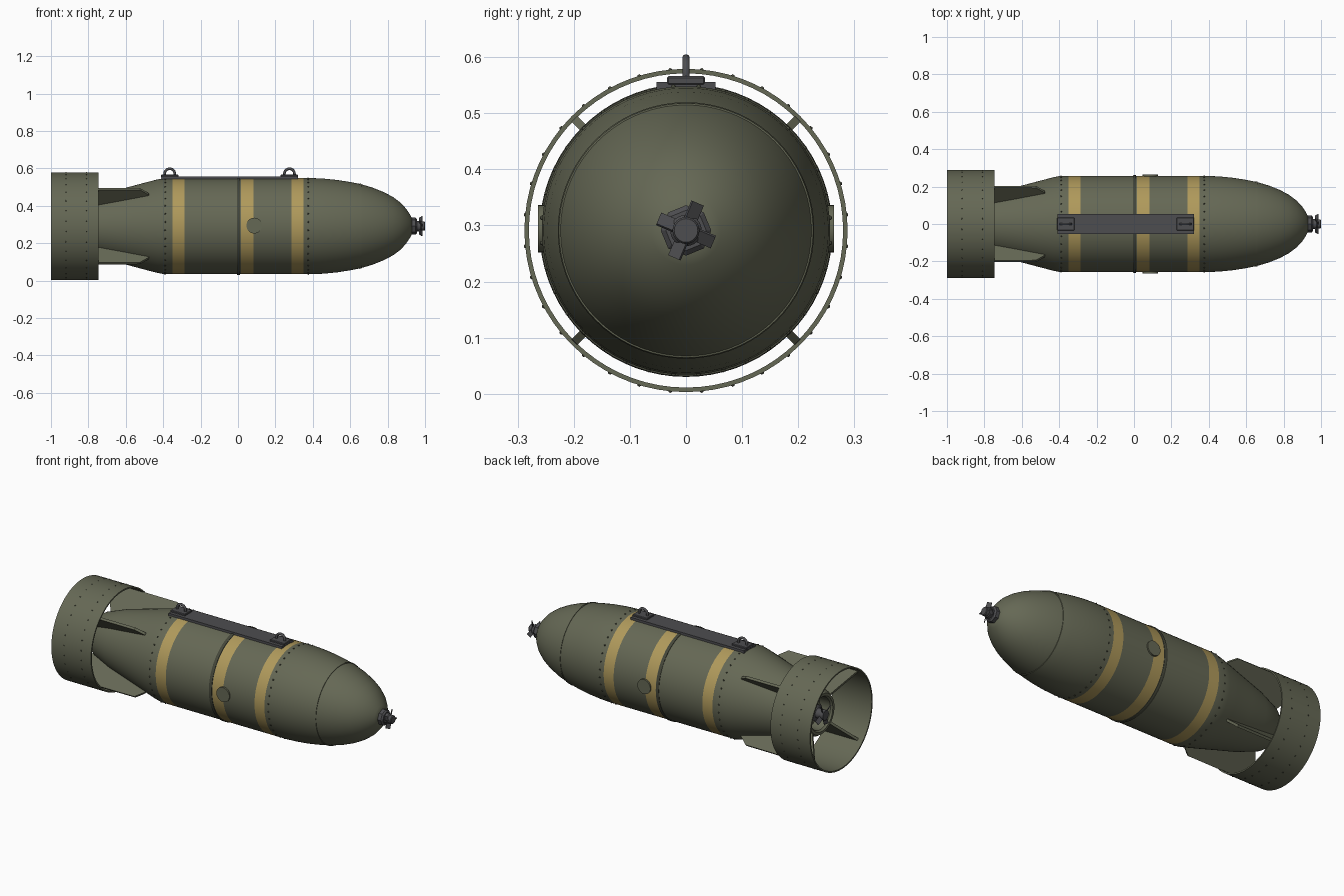
import bpy, bmesh, math
from mathutils import Matrix, Vector

if "Cube" in bpy.data.objects:
    bpy.data.objects.remove(bpy.data.objects["Cube"])

CZ = 0.291                      # height of the long axis
AXIS = Matrix.Translation((0, 0, CZ))


def mat(name, c):
    m = bpy.data.materials.new(name)
    m.diffuse_color = (*c, 1)
    m.use_nodes = True
    m.node_tree.nodes["Principled BSDF"].inputs["Base Color"].default_value = m.diffuse_color
    return m


OLIVE = mat("olive green", (0.13, 0.138, 0.09))
DARK = mat("dark olive", (0.06, 0.064, 0.043))
YELLOW = mat("band yellow", (0.43, 0.32, 0.105))
STEEL = mat("dark steel", (0.075, 0.075, 0.08))


def finish(name, bm, mats, angle=35):
    bmesh.ops.recalc_face_normals(bm, faces=bm.faces)
    me = bpy.data.meshes.new(name)
    bm.to_mesh(me)
    bm.free()
    for m in mats:
        me.materials.append(m)
    me.shade_smooth()
    me.set_sharp_from_angle(angle=math.radians(angle))
    ob = bpy.data.objects.new(name, me)
    bpy.context.collection.objects.link(ob)
    return ob


def lathe(name, prof, mats, n=72, closed=False, rule=None, angle=35):
    """Spin (x, r) points around the long axis."""
    bm = bmesh.new()
    rings = []
    for x, r in prof:
        if r < 1e-6:
            rings.append([bm.verts.new((x, 0, CZ))] * n)
        else:
            rings.append([bm.verts.new((x, r * math.sin(2 * math.pi * i / n),
                                        CZ + r * math.cos(2 * math.pi * i / n))) for i in range(n)])
    pairs = list(zip(rings, rings[1:]))
    if closed:
        pairs.append((rings[-1], rings[0]))
    for a, b in pairs:
        for i in range(n):
            j = (i + 1) % n
            vs = list(dict.fromkeys((a[i], a[j], b[j], b[i])))
            f = bm.faces.new(vs)
            if rule:
                f.material_index = rule(f.calc_center_median().x)
    return finish(name, bm, mats, angle)


def box(bm, center, size, m=Matrix(), bevel=0.0):
    vs = bmesh.ops.create_cube(bm, size=1)["verts"]
    bmesh.ops.scale(bm, vec=size, verts=vs)
    if bevel:
        es = list({e for v in vs for e in v.link_edges})
        res = bmesh.ops.bevel(bm, geom=es, offset=bevel, segments=1, affect='EDGES')
        vs = list(set(res["verts"]) | {v for v in vs if v.is_valid})
    bmesh.ops.transform(bm, matrix=m @ Matrix.Translation(center), verts=vs)


def rivets(name, rows, r, count, size, m):
    bm = bmesh.new()
    for x in rows:
        for i in range(count):
            a = 2 * math.pi * (i + 0.5) / count
            t = Matrix.Translation((x, r * math.sin(a), CZ + r * math.cos(a)))
            bmesh.ops.create_icosphere(bm, subdivisions=1, radius=size, matrix=t)
    finish(name, bm, [m], 60)


# main casing, with yellow bands chosen by position along the axis
STRIPES = [(-0.35, -0.285), (0.015, 0.083), (0.286, 0.35)]
R = 0.257
prof = [(-0.80, 0), (-0.80, 0.088), (-0.865, 0.092), (-0.875, 0.10), (-0.875, 0.115),
        (-0.86, 0.125), (-0.74, 0.169), (-0.62, 0.20), (-0.50, 0.232), (-0.43, 0.250), (-0.395, R)]
prof += [(x, R) for s in STRIPES for x in s]
prof += [(0.40, R), (0.46, 0.254), (0.53, 0.247), (0.60, 0.236), (0.655, 0.225), (0.72, 0.206),
         (0.78, 0.182), (0.83, 0.155), (0.87, 0.125), (0.90, 0.092), (0.92, 0.062), (0.93, 0.042), (0.93, 0)]
lathe("casing", prof, [OLIVE, YELLOW],
      rule=lambda x: int(any(a < x < b for a, b in STRIPES)))

# raised seams
lathe("middle_seam", [(-0.006, 0.25), (-0.006, 0.2595), (-0.003, 0.261), (0.009, 0.261),
                      (0.012, 0.2595), (0.012, 0.25)], [DARK], closed=True)
lathe("nose_seam", [(0.649, 0.22), (0.650, 0.2285), (0.659, 0.2265), (0.660, 0.218)], [OLIVE], closed=True)
rivets("casing_rivets", (-0.39, 0.375), 0.2565, 36, 0.005, DARK)

# tail ring
lathe("tail_ring", [(-1.0, 0.280), (-1.0, 0.288), (-0.745, 0.288), (-0.745, 0.280)],
      [OLIVE], closed=True)
rivets("ring_rivets", (-0.92, -0.81), 0.287, 32, 0.004, DARK)

# four diagonal fins
fin = [(-0.47, 0.225), (-0.48, 0.245), (-0.525, 0.281), (-0.97, 0.283), (-0.87, 0.11), (-0.74, 0.155)]
for k in range(4):
    bm = bmesh.new()
    rot = AXIS @ Matrix.Rotation(math.radians(45 + 90 * k), 4, 'X')
    sides = [[bm.verts.new(rot @ Vector((x, s * 0.007, r))) for x, r in fin] for s in (-1, 1)]
    bm.faces.new(sides[0])
    bm.faces.new(sides[1][::-1])
    for i in range(len(fin)):
        j = (i + 1) % len(fin)
        bm.faces.new((sides[0][i], sides[0][j], sides[1][j], sides[1][i]))
    finish(f"fin_{k + 1}", bm, [OLIVE], 20)

# side access covers
for s, side in ((-1, "front"), (1, "back")):
    bm = bmesh.new()
    t = Matrix.Translation((0.087, s * 0.2555, 0.294)) @ Matrix.Rotation(math.pi / 2, 4, 'X')
    bmesh.ops.create_cone(bm, cap_ends=True, segments=32, radius1=0.042, radius2=0.042,
                          depth=0.016, matrix=t)
    finish(f"{side}_access_cover", bm, [OLIVE])

# carrying rail on top
bm = bmesh.new()
box(bm, (-0.045, 0, 0.547), (0.73, 0.106, 0.018))
finish("top_rail", bm, [STEEL], 20)

# suspension lugs with pads
for x, name in ((-0.365, "rear"), (0.275, "front")):
    bm = bmesh.new()
    box(bm, (x, 0, 0.558), (0.094, 0.068, 0.016), bevel=0.003)
    finish(f"{name}_lug_pad", bm, [STEEL], 20)
    bm = bmesh.new()
    loops = []
    path = [(-0.027, -0.02)] + [(-0.027 * math.cos(math.pi * i / 14), 0.027 * math.sin(math.pi * i / 14))
                                for i in range(15)] + [(0.027, -0.02)]
    for i, (px, pz) in enumerate(path):
        a = math.pi * min(max(i - 1, 0), 14) / 14
        out = Vector((-math.cos(a), 0, math.sin(a)))
        loops.append([bm.verts.new(Vector((x + px, 0, 0.571 + pz))
                      + out * 0.007 * math.cos(b) + Vector((0, 0.007 * math.sin(b), 0)))
                      for b in (2 * math.pi * q / 10 for q in range(10))])
    for a, b in zip(loops, loops[1:]):
        for i in range(10):
            bm.faces.new((a[i], a[(i + 1) % 10], b[(i + 1) % 10], b[i]))
    finish(f"{name}_lug", bm, [STEEL], 50)


# fuzes: octagonal collar, hub and pitched vanes
def vanes(name, x, r, length, width):
    bm = bmesh.new()
    for k in range(4):
        m = (AXIS @ Matrix.Rotation(math.radians(-23 + 90 * k), 4, 'X')
             @ Matrix.Translation((x, 0, r)) @ Matrix.Rotation(math.radians(35), 4, 'Z'))
        box(bm, (0, 0, 0), (0.005, width, length), m)
    finish(name, bm, [STEEL], 20)


lathe("nose_fuze_collar", [(0.92, 0), (0.92, 0.045), (0.95, 0.045), (0.958, 0.036), (0.958, 0)],
      [STEEL], n=8, angle=20)
lathe("nose_fuze_hub", [(0.95, 0), (0.95, 0.028), (0.975, 0.028), (0.98, 0.024), (0.996, 0.024),
                        (1.0, 0.021), (1.0, 0)], [STEEL], n=24)
vanes("nose_fuze_vanes", 0.978, 0.036, 0.034, 0.026)
lathe("tail_fuze", [(-0.79, 0), (-0.79, 0.045), (-0.84, 0.045), (-0.85, 0.028), (-0.90, 0.028), (-0.90, 0)],
      [STEEL], n=24)
vanes("tail_fuze_vanes", -0.885, 0.045, 0.045, 0.026)
